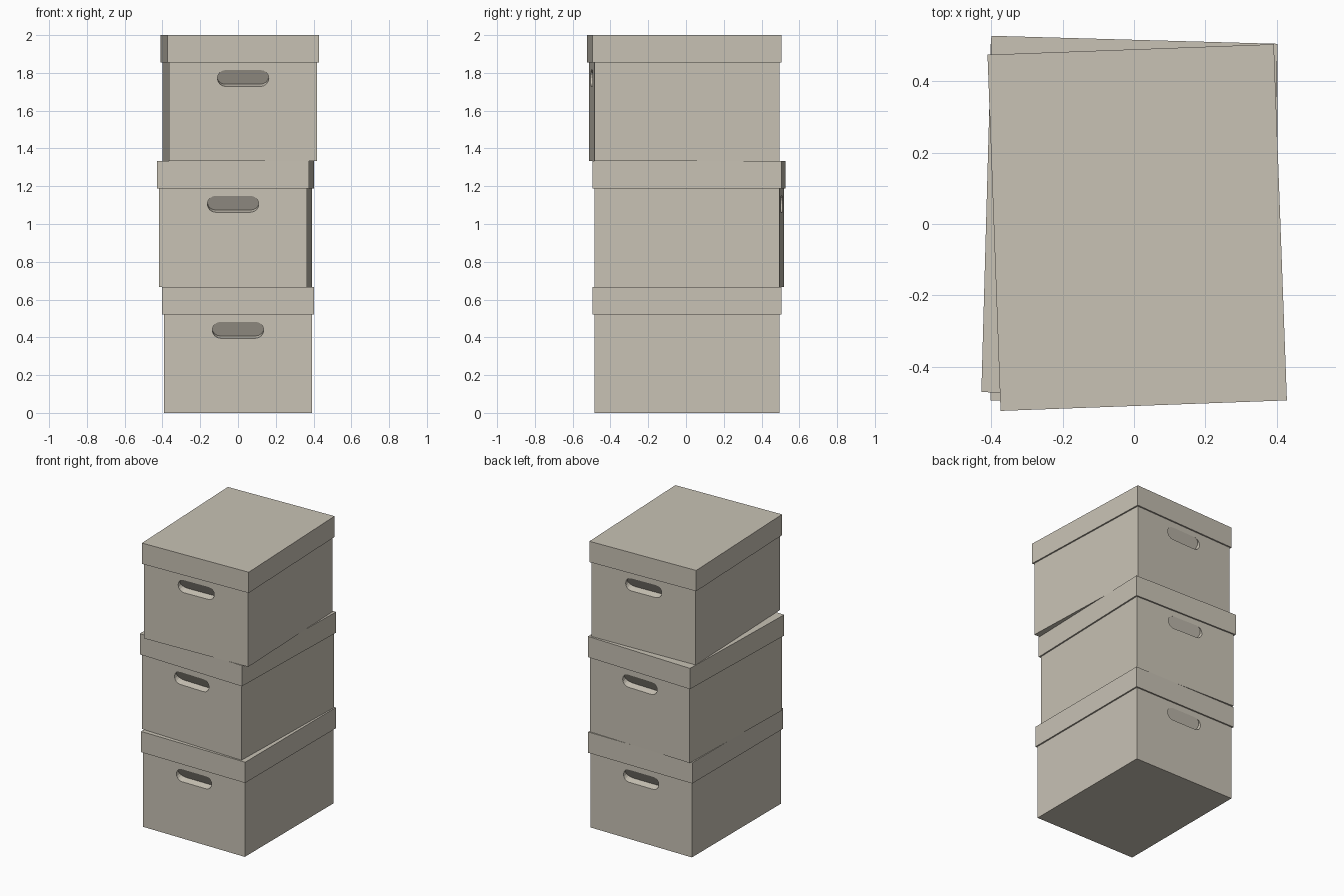
import bpy, bmesh, math
from mathutils import Vector

if "Cube" in bpy.data.objects:
    bpy.data.objects.remove(bpy.data.objects["Cube"])

BODY = (0.392, 0.49)       # half width, half depth
LID = (0.402, 0.50)
BOX_H, LID_Z = 0.667, 0.522
SLOT_HALF, SLOT_R, SLOT_Z = 0.136, 0.0435, 0.4385
FLAP_TILT = math.radians(31)

card = bpy.data.materials.new("grey_cardboard")
card.diffuse_color = (0.58, 0.54, 0.46, 1)
card.use_nodes = True
card.node_tree.nodes["Principled BSDF"].inputs["Base Color"].default_value = card.diffuse_color


def slot_outline(steps=8):
    """Outline of a rounded slot as (x, z) points."""
    pts = []
    for side, start in ((1, -90), (-1, 90)):
        cx = side * (SLOT_HALF - SLOT_R)
        for i in range(steps + 1):
            a = math.radians(start + 180 * i / steps)
            pts.append((cx + SLOT_R * math.cos(a), SLOT_Z + SLOT_R * math.sin(a)))
    return pts


def add_handle_wall(bm, corners, side):
    """End wall with a slot whose flap is pushed inward from its top edge."""
    y = side * BODY[1]
    top = SLOT_Z + SLOT_R
    ring, flap = [], []
    for x, z in slot_outline():
        v = bm.verts.new((x, y, z))
        drop = top - z
        ring.append(v)
        if drop < 1e-5:
            flap.append(v)
        else:
            flap.append(bm.verts.new((x, y - side * drop * math.sin(FLAP_TILT),
                                      top - drop * math.cos(FLAP_TILT))))
    edges = []
    for loop in (corners, ring):
        for a, b in zip(loop, loop[1:] + loop[:1]):
            edges.append(bm.edges.get((a, b)) or bm.edges.new((a, b)))
    bmesh.ops.triangle_fill(bm, edges=edges, use_beauty=True, normal=Vector((0, side, 0)))
    n = len(ring)
    for i in range(n):
        j = (i + 1) % n
        quad = list(dict.fromkeys((ring[i], ring[j], flap[j], flap[i])))
        if len(quad) > 2:
            bm.faces.new(quad)
    bm.faces.new(flap)


def finish(bm, name, loc, angle):
    bmesh.ops.recalc_face_normals(bm, faces=bm.faces[:])
    mesh = bpy.data.meshes.new(name)
    bm.to_mesh(mesh)
    bm.free()
    mesh.materials.append(card)
    ob = bpy.data.objects.new(name, mesh)
    ob.location = loc
    ob.rotation_euler.z = math.radians(angle)
    bpy.context.collection.objects.link(ob)


def block(half, z0, z1):
    bm = bmesh.new()
    bmesh.ops.create_cube(bm, size=2)
    for v in bm.verts:
        v.co = (v.co.x * half[0], v.co.y * half[1], z1 if v.co.z > 0 else z0)
    return bm


def add_box(label, loc, angle):
    # body with a handle slot at each end
    bm = block(BODY, 0, LID_Z)
    ends = [f for f in bm.faces if abs(f.normal.y) > 0.9]
    loops = [(list(f.verts), 1 if f.calc_center_median().y > 0 else -1) for f in ends]
    bmesh.ops.delete(bm, geom=ends, context='FACES_ONLY')
    for corners, side in loops:
        add_handle_wall(bm, corners, side)
    finish(bm, label + "_box_body", loc, angle)
    # overhanging lid
    finish(block(LID, LID_Z, BOX_H), label + "_box_lid", loc, angle)


# stack of slightly turned boxes
add_box("bottom", (0, 0.005, 0), 0)
add_box("middle", (-0.0125, 0.017, BOX_H), -1.6)
add_box("top", (0.009, -0.01, 2 * BOX_H - 0.001), 2.1)
